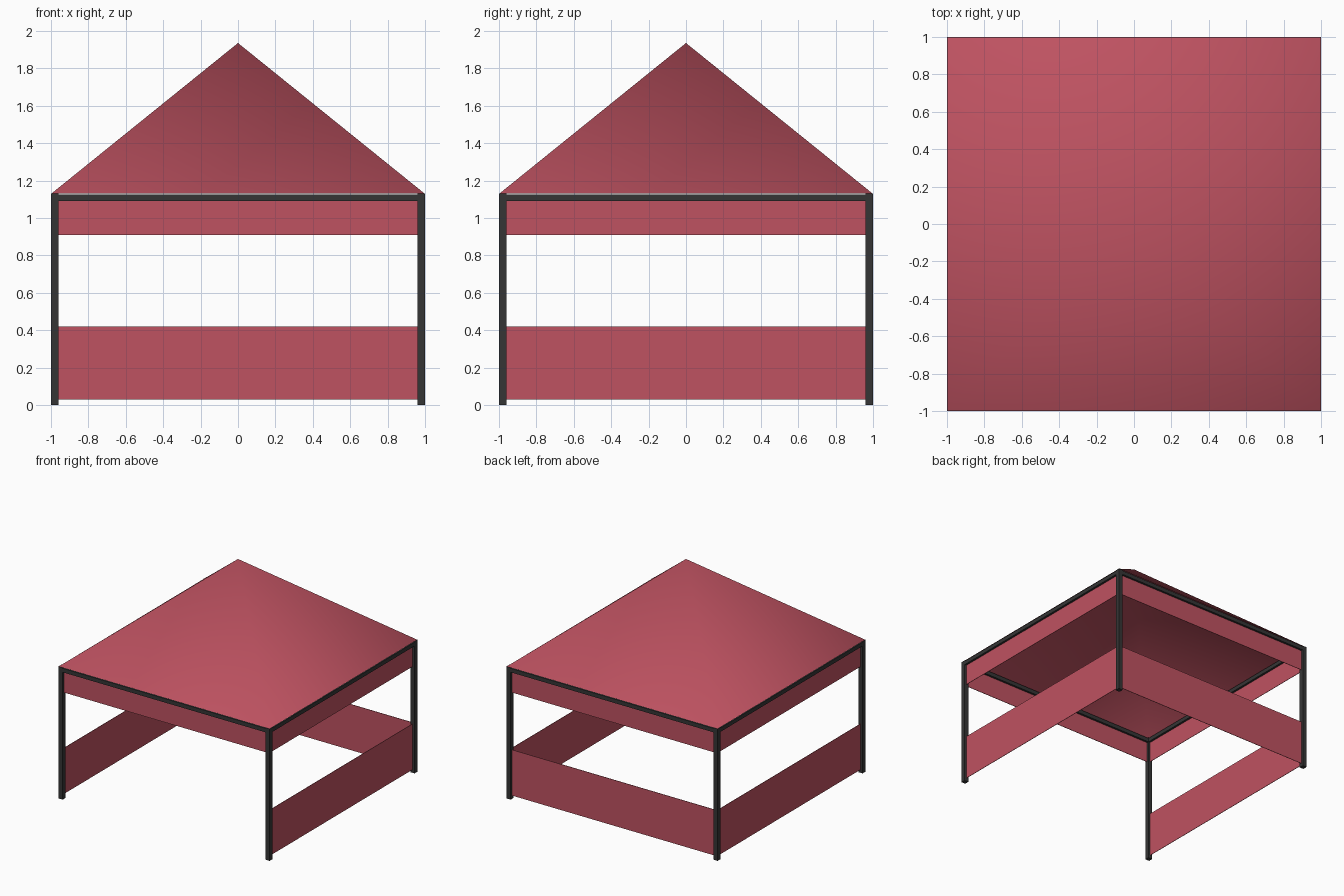
import bpy

cube = bpy.data.objects.get("Cube")
if cube:
    bpy.data.objects.remove(cube, do_unlink=True)


def material(name, rgb):
    mat = bpy.data.materials.new(name)
    mat.use_nodes = True
    color = (*rgb, 1)
    mat.diffuse_color = color
    mat.node_tree.nodes["Principled BSDF"].inputs["Base Color"].default_value = color
    return mat


RED = material("canopy red", (0.52, 0.085, 0.12))
DARK = material("frame charcoal", (0.036, 0.036, 0.036))

BAR = 0.04              # square section of the frame
EDGE = 1 - BAR / 2      # centre line of the frame
SPAN = 2 - 2 * BAR      # clear width between posts
POST_TOP = 1.13
CLOTH = 0.004


def box(name, x, y, z0, z1, width, depth, mat):
    bpy.ops.mesh.primitive_cube_add(size=1, location=(x, y, (z0 + z1) / 2))
    obj = bpy.context.object
    obj.name = name
    obj.scale = (width, depth, z1 - z0)
    bpy.ops.object.transform_apply(location=False, rotation=False, scale=True)
    obj.data.materials.append(mat)
    return obj


# Corner posts
for side, sx in (("left", 1), ("right", -1)):
    for end, sy in (("front", -1), ("back", 1)):
        box(f"{end}_{side}_post", sx * EDGE, sy * EDGE, 0, POST_TOP, BAR, BAR, DARK)


def along_side(name, dx, dy, z0, z1, thickness, mat):
    """Box spanning between two posts on the side facing (dx, dy)."""
    width, depth = (thickness, SPAN) if dx else (SPAN, thickness)
    box(name, dx * EDGE, dy * EDGE, z0, z1, width, depth, mat)


# Top rails, valances, and lower walls with an open front
for side, dx, dy in (("front", 0, -1), ("back", 0, 1), ("left", 1, 0), ("right", -1, 0)):
    along_side(f"{side}_top_rail", dx, dy, 1.09, 1.124, BAR, DARK)
    along_side(f"{side}_valance", dx, dy, 0.91, 1.09, CLOTH, RED)
    if side != "front":
        along_side(f"{side}_wall", dx, dy, 0.028, 0.42, CLOTH, RED)

# Soft-shaded pyramid roof, open underneath
R = 0.998
corners = [(-R, -R, POST_TOP), (R, -R, POST_TOP), (R, R, POST_TOP), (-R, R, POST_TOP)]
mesh = bpy.data.meshes.new("canopy_roof")
mesh.from_pydata(corners + [(0, 0, 1.935)], [], [(i, (i + 1) % 4, 4) for i in range(4)])
for face in mesh.polygons:
    face.use_smooth = True
mesh.materials.append(RED)
roof = bpy.data.objects.new("canopy_roof", mesh)
bpy.context.collection.objects.link(roof)
